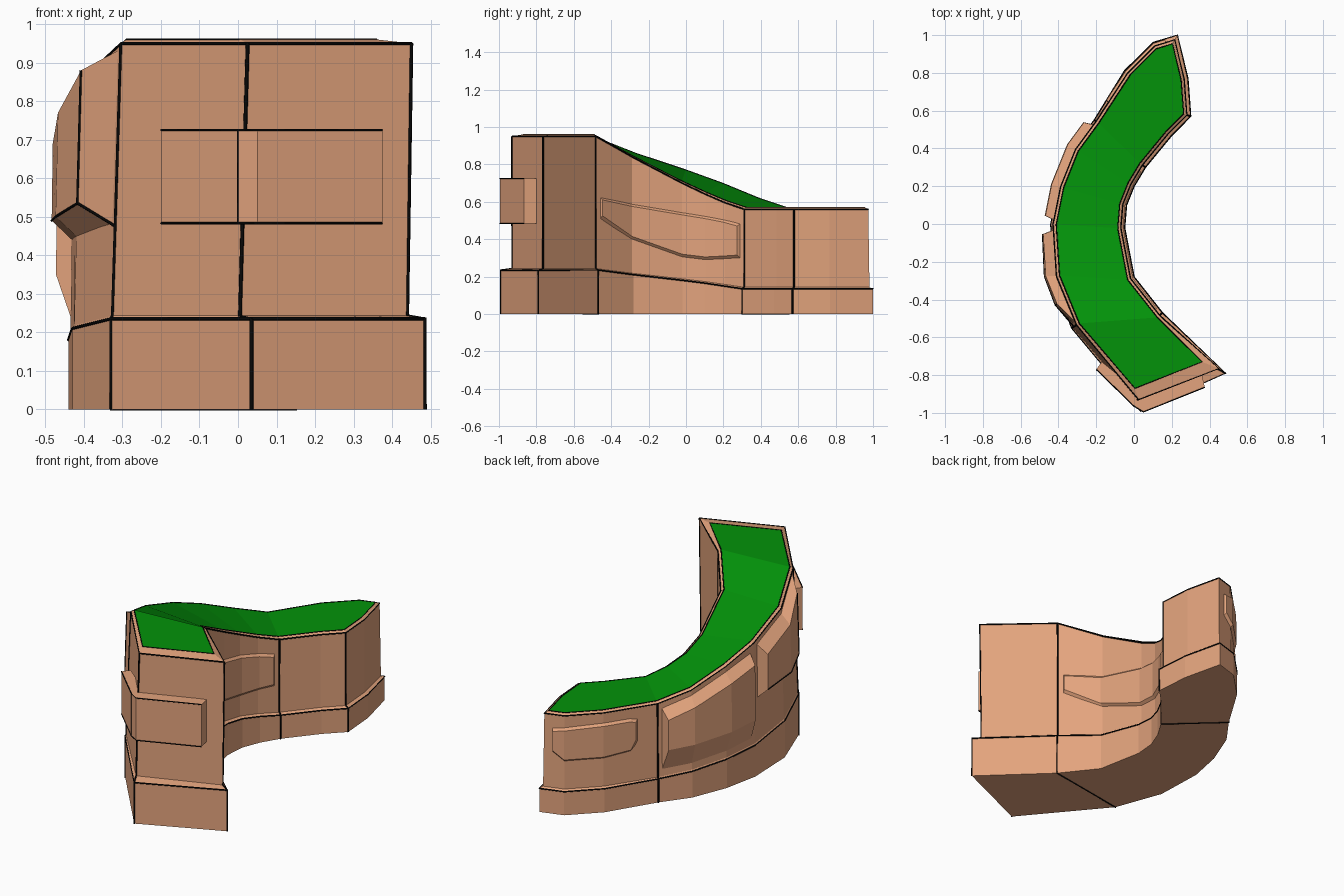
import bpy, bmesh
from mathutils import Vector

cube = bpy.data.objects.get("Cube")
if cube:
    bpy.data.objects.remove(cube)


def material(name, rgb):
    m = bpy.data.materials.new(name)
    m.use_nodes = True
    m.diffuse_color = (*rgb, 1)
    m.node_tree.nodes["Principled BSDF"].inputs["Base Color"].default_value = (*rgb, 1)
    return m


CLAY = material("clay_tan", (0.77, 0.37, 0.205))
GRASS = material("grass_green", (0.001, 0.29, 0.003))
BLACK = material("seam_black", (0.002, 0.002, 0.002))

# Stations along the wall: outer xy, inner xy, outer height, inner height, plinth height
STATIONS = [
    ((.035, -.99), (.485, -.79), .96, .96, .235),
    ((-.33, -.55), (.15, -.47), .96, .96, .235),
    ((-.43, -.28), (.0, -.28), .86, .85, .21),
    ((-.44, 0), (-.05, -.02), .77, .71, .18),
    ((-.40, .2), (-.04, .1), .70, .65, .165),
    ((-.32, .4), (.0, .2), .62, .605, .15),
    ((-.21, .55), (.06, .3), .57, .57, .135),
    ((-.05, .81), (.20, .47), .57, .57, .135),
    ((.1, .96), (.30, .57), .57, .57, .135),
    ((.23, 1.0), (.285, .77), .57, .57, .135),
]
N = len(STATIONS)
LAST = N - 1


def inset(loop, dist, first, last):
    """Shift corners of a clockwise loop inward; the high end is placed directly."""
    out = []
    for i, p in enumerate(loop):
        a = (p - loop[i - 1]).normalized()
        b = (loop[(i + 1) % len(loop)] - p).normalized()
        na, nb = Vector((a.y, -a.x)), Vector((b.y, -b.x))
        out.append(p + (na + nb) / (1 + na.dot(nb)) * dist[i])
    out[0], out[-1] = Vector(first), Vector(last)
    return out


# Plan outlines: plinth, wall foot, wall top, turf
plinth = [Vector(s[0]) for s in STATIONS] + [Vector(s[1]) for s in reversed(STATIONS)]
foot = inset(plinth, [.005] * 7 + [.015] * 3 + [.02] * N, (.005, -.93), (.44, -.765))
top = inset(plinth, [.03, .03, .02] + [.012] * 4 + [.02] * (N + 3), (.025, -.93), (.45, -.765))
turf = inset(top, [.016] * (2 * N), (.005, -.87), (.36, -.73))


def section(i):
    """Closed cross-section at a station, outer foot round to inner foot."""
    b = STATIONS[i][4]

    def side(k, h):
        return [(*lp[k], z) for lp, z in
                ((plinth, 0), (plinth, b), (foot, b + .008), (top, h - .01), (turf, h))]
    return side(i, STATIONS[i][2]) + side(2 * N - 1 - i, STATIONS[i][3])[::-1]


def finish(name, bm, mats):
    bmesh.ops.recalc_face_normals(bm, faces=bm.faces)
    me = bpy.data.meshes.new(name)
    bm.to_mesh(me)
    bm.free()
    for m in mats:
        me.materials.append(m)
    bpy.context.scene.collection.objects.link(bpy.data.objects.new(name, me))


def seam(name, pts, radius=.005, closed=False):
    """Thin black line laid along a path."""
    cu = bpy.data.curves.new(name, "CURVE")
    cu.dimensions = "3D"
    cu.bevel_depth = radius
    cu.bevel_resolution = 0
    sp = cu.splines.new("POLY")
    sp.points.add(len(pts) - 1)
    for p, co in zip(sp.points, pts):
        p.co = (*co, 1)
    sp.use_cyclic_u = closed
    cu.materials.append(BLACK)
    bpy.context.scene.collection.objects.link(bpy.data.objects.new(name, cu))


def wall_section(name, a, b):
    """Sweep the cross-section from station a to station b."""
    bm = bmesh.new()
    rings = [[bm.verts.new(p) for p in section(i)] for i in range(a, b + 1)]
    n = len(rings[0])
    for r, q in zip(rings, rings[1:]):
        for j in range(n):
            k = (j + 1) % n
            f = bm.faces.new((r[j], r[k], q[k], q[j]))
            f.material_index = 1 if j == n // 2 - 1 else 0
    # Close the free ends of the wall
    for i, ring in ((a, rings[0]), (b, rings[-1])):
        if i in (0, LAST):
            for j in range(n // 2 - 1):
                bm.faces.new((ring[j], ring[j + 1], ring[n - 2 - j], ring[n - 1 - j]))
    finish(name, bm, (CLAY, GRASS))


wall_section("high_section", 0, 1)
wall_section("ramp_section", 1, 6)
wall_section("low_section", 6, LAST)

# Horizontal seams round the plinth, rim and turf
sections = [section(i) for i in range(N)]
for name, row, radius in (("plinth_seam", 1, .004), ("rim_seam", 3, .004), ("turf_seam", 4, .003)):
    seam(name, [s[row] for s in sections] + [s[9 - row] for s in sections[::-1]], radius, True)

# Seams across the joints, running under the plinth, and up the end corners
for i in (1, 6):
    s = sections[i]
    seam("joint_seam", s[3::-1] + s[:5:-1])
seam("front_corner_seam", sections[0][:4])
seam("inner_corner_seam", sections[0][6:])
seam("low_corner_seam", sections[8][6:])


def on_wall(side, s, z, out):
    """Point on the wall face at station s and height z, pushed outward."""
    def at(i):
        k = i if side == "outer" else 2 * N - 1 - i
        h = STATIONS[i][2 if side == "outer" else 3]
        b = STATIONS[i][4]
        away = (plinth[k] - plinth[2 * N - 1 - k]).normalized()
        return foot[k].lerp(top[k], (z - b) / (h - b)) + away * out
    i = min(int(s), LAST - 1)
    return (*at(i).lerp(at(i + 1), s - i), z)


def panel(name, side, cols, depth, low, high, margins):
    """Raised panel with sloped borders; cols are (station, bottom, top)."""
    bm = bmesh.new()
    shifts = [margins[0]] + [0] * (len(cols) - 2) + [-margins[1]]
    grid = [[on_wall(side, *p) for p in
             ((s, z0, -.01), (s + d, z0 + low, depth), (s + d, z1 - high, depth), (s, z1, -.01))]
            for (s, z0, z1), d in zip(cols, shifts)]
    rings = [[bm.verts.new(p) for p in col] for col in grid]
    for r, q in zip(rings, rings[1:]):
        for j in range(3):
            bm.faces.new((r[j], r[j + 1], q[j + 1], q[j]))
    bm.faces.new(rings[0])
    bm.faces.new(rings[-1])
    finish(name, bm, (CLAY,))
    return grid


# Heavy outer blocks, the upper one with seams on its front and lower edges
block = panel("upper_block", "outer", [(1.0, .475, .94), (2, .44, .83), (2.9, .43, .75)],
              .055, .06, .06, (.45, .1))
seam("block_lower_seam", [on_wall("outer", 1.0, .475, 0)] + [c[1] for c in block], .004)
seam("block_front_seam", block[0][1:3], .004)
panel("lower_block", "outer",
      [(3.1, .20, .72), (4, .185, .67), (5, .17, .59), (5.9, .16, .54)], .048, .15, .06, (.1, .15))

# Thin panels on the low outer face and the inner face
panel("low_panel", "outer",
      [(6.35, .36, .50), (6.5, .31, .51), (7, .295, .51), (8, .295, .50), (8.6, .34, .49)],
      .015, .02, .02, (.06, .06))
panel("inner_panel", "inner",
      [(1.1, .50, .63), (2, .39, .595), (3, .295, .55), (4, .28, .53),
       (5, .285, .51), (5.8, .29, .49)], .014, .025, .02, (.08, .08))

# Plaque folded round the high corner
plan = [(-.20, -.77), (0, -.965), (.05, -.995), (.375, -.865),
        (.36, -.80), (.04, -.90), (-.17, -.73)]
bm = bmesh.new()
rings = [[bm.verts.new((x, y, z)) for x, y in plan] for z in (.483, .725)]
for j in range(len(plan)):
    bm.faces.new((rings[0][j - 1], rings[0][j], rings[1][j], rings[1][j - 1]))
for ring in rings:
    bm.faces.new(ring)
finish("corner_plaque", bm, (CLAY,))
for z in (.483, .725):
    seam("plaque_seam", [(x, y, z) for x, y in plan[:4]], .003)
seam("plaque_fold_seam", [(*plan[1], z) for z in (.483, .725)], .003)
